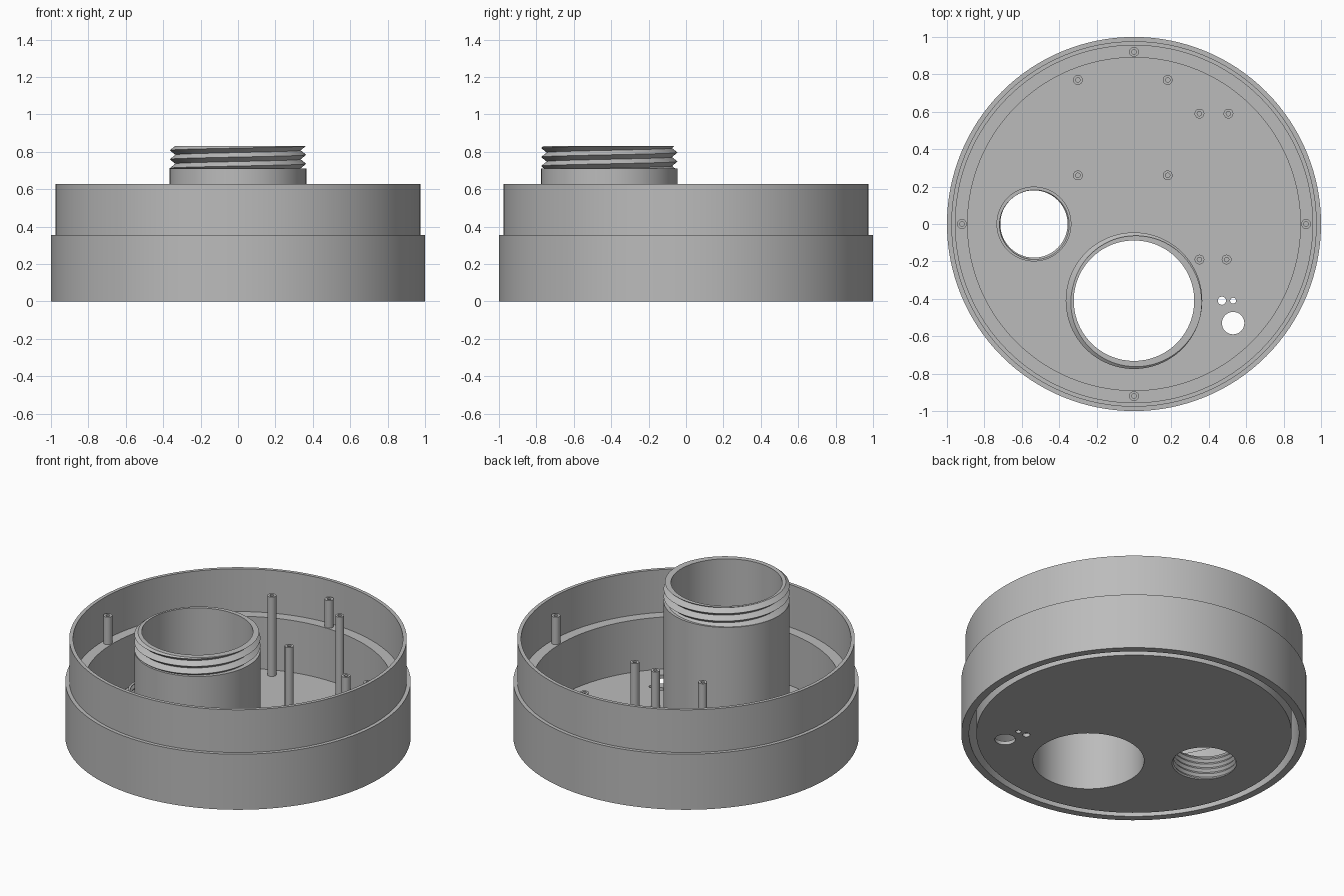
import bpy, bmesh, math

if "Cube" in bpy.data.objects:
    bpy.data.objects.remove(bpy.data.objects["Cube"], do_unlink=True)

TAU = 2 * math.pi
FLOOR, LEDGE, POST_TOP = 0.023, 0.355, 0.53

grey = bpy.data.materials.new("light grey plastic")
grey.use_nodes = True
grey.diffuse_color = (0.5, 0.5, 0.5, 1)
grey.node_tree.nodes["Principled BSDF"].inputs["Base Color"].default_value = (0.5, 0.5, 0.5, 1)


def revolve(name, rows, segments, centre=(0, 0), closed=False):
    """Spin rows round z; a row is (radius, height) or a function of the angle."""
    bm = bmesh.new()
    grid = []
    for i in range(segments + 1):
        a = TAU * i / segments
        column = []
        for row in rows:
            r, z = row(a) if callable(row) else row
            column.append(bm.verts.new((r * math.cos(a), r * math.sin(a), z)))
        grid.append(column)
    count = len(rows) if closed else len(rows) - 1
    for left, right in zip(grid, grid[1:]):
        for k in range(count):
            n = (k + 1) % len(rows)
            bm.faces.new((left[k], right[k], right[n], left[n]))
    bmesh.ops.remove_doubles(bm, verts=bm.verts, dist=1e-5)
    bmesh.ops.dissolve_degenerate(bm, dist=1e-6, edges=bm.edges)
    bmesh.ops.recalc_face_normals(bm, faces=bm.faces)
    mesh = bpy.data.meshes.new(name)
    bm.to_mesh(mesh)
    bm.free()
    mesh.materials.append(grey)
    obj = bpy.data.objects.new(name, mesh)
    obj.location = (*centre, 0)
    bpy.context.collection.objects.link(obj)
    return obj


def thread_rows(root, crest, low, high, pitch):
    """Helical root and crest rows, clipped between two heights."""
    def row(k):
        def point(a):
            z = low + pitch * (k / 2 + a / TAU)
            z = min(max(z, low), high)
            phase = ((z - low) / pitch - a / TAU) % 1
            return root + (crest - root) * (1 - abs(2 * phase - 1)), z
        return point
    turns = math.ceil((high - low) / pitch)
    return [row(k) for k in range(-2, 2 * turns + 1)]


def smooth(obj):
    bpy.ops.object.select_all(action="DESELECT")
    obj.select_set(True)
    bpy.context.view_layer.objects.active = obj
    bpy.ops.object.shade_smooth_by_angle(angle=math.radians(25))


# Round housing: floor, underside groove, ledge and thin upper lip
housing = revolve("housing", [
    (0, 0), (0.913, 0), (0.913, 0.33), (0.955, 0.33), (0.955, 0), (1, 0),
    (1, LEDGE), (0.977, LEDGE), (0.977, 0.628), (0.955, 0.628),
    (0.955, LEDGE), (0.89, LEDGE), (0.89, FLOOR), (0, FLOOR)], 128)

# Floor openings: spout, threaded socket, cable holes
NECK, SOCKET = (0, -0.41), (-0.535, 0)
openings = [(NECK, 0.322), (SOCKET, 0.192), ((0.53, -0.53), 0.06),
            ((0.47, -0.41), 0.022), ((0.53, -0.41), 0.016)]
for centre, radius in openings:
    cutter = revolve("hole_cutter", [(0, -0.1), (radius, -0.1), (radius, 0.1), (0, 0.1)],
                     96 if radius > 0.1 else 32, centre)
    cutter.hide_render = True
    cutter.hide_set(True)
    cut = housing.modifiers.new("opening", "BOOLEAN")
    cut.operation, cut.solver, cut.object = "DIFFERENCE", "EXACT", cutter
bpy.context.view_layer.update()
cut_mesh = bpy.data.meshes.new_from_object(
    housing.evaluated_get(bpy.context.evaluated_depsgraph_get()))
housing.modifiers.clear()
housing.data = cut_mesh
for obj in [o for o in bpy.data.objects if o.name.startswith("hole_cutter")]:
    bpy.data.objects.remove(obj, do_unlink=True)
smooth(housing)

# Tall neck with an outside screw thread
neck = revolve("threaded_neck",
               [(0.365, FLOOR), (0.365, 0.712)]
               + thread_rows(0.335, 0.365, 0.712, 0.83, 0.048)
               + [(0.322, 0.83), (0.322, FLOOR)], 96, NECK)
smooth(neck)

# Short socket with an inside screw thread
socket = revolve("threaded_socket",
                 [(0.192, 0)] + thread_rows(0.192, 0.18, 0, 0.155, 0.032)
                 + [(0.2, 0.155), (0.2, FLOOR)], 96, SOCKET)
smooth(socket)


# Screw posts with blind pilot holes
def post(name, x, y, base, top):
    smooth(revolve(name, [(0.026, base - 0.005), (0.026, top), (0.012, top),
                          (0.012, top - 0.1), (0, top - 0.1)], 24, (x, y)))


for x, y in [(0, 0.92), (0, -0.92), (0.92, 0), (-0.92, 0)]:
    post("ledge_post", x, y, LEDGE, POST_TOP)
for x in (-0.3, 0.18):
    for y in (0.26, 0.77):
        post("tall_post", x, y, FLOOR, POST_TOP)
for x, y in [(0.35, 0.59), (0.505, 0.59), (0.35, -0.19), (0.495, -0.19)]:
    post("short_post", x, y, FLOOR, 0.26)
